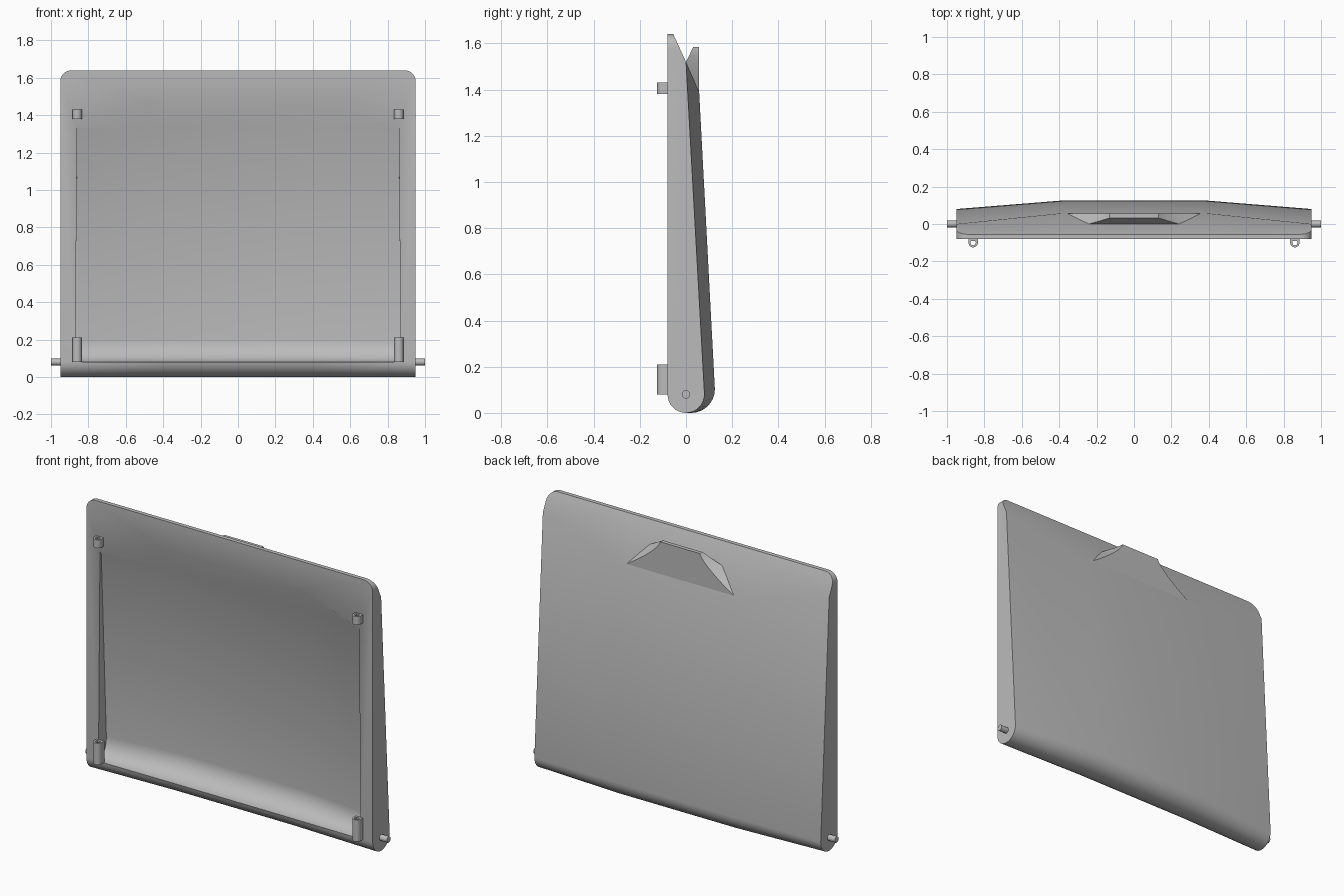
import bpy, bmesh, math

if "Cube" in bpy.data.objects:
    bpy.data.objects.remove(bpy.data.objects["Cube"])

grey = bpy.data.materials.new("plain grey")
grey.diffuse_color = (0.5, 0.5, 0.5, 1)
grey.use_nodes = True
grey.node_tree.nodes["Principled BSDF"].inputs["Base Color"].default_value = grey.diffuse_color


def make(name, verts, faces):
    me = bpy.data.meshes.new(name)
    me.from_pydata(verts, [], faces)
    bm = bmesh.new()
    bm.from_mesh(me)
    bmesh.ops.recalc_face_normals(bm, faces=bm.faces)
    bm.to_mesh(me)
    bm.free()
    me.materials.append(grey)
    ob = bpy.data.objects.new(name, me)
    bpy.context.collection.objects.link(ob)
    return ob


def loft(name, rings):
    """Skin equal-length closed rings and cap both ends."""
    n = len(rings[0])
    faces = [(r * n + i, r * n + (i + 1) % n, (r + 1) * n + (i + 1) % n, (r + 1) * n + i)
             for r in range(len(rings) - 1) for i in range(n)]
    faces += [tuple(range(n)), tuple(range((len(rings) - 1) * n, len(rings) * n))]
    return make(name, [p for ring in rings for p in ring], faces)


def arc(cx, cy, rx, ry, a0, a1, n):
    angles = [math.radians(a0 + (a1 - a0) * i / n) for i in range(n + 1)]
    return [(cx + rx * math.cos(a), cy + ry * math.sin(a)) for a in angles]


def smooth(ob, angle=30):
    bpy.ops.object.select_all(action='DESELECT')
    ob.select_set(True)
    bpy.context.view_layer.objects.active = ob
    bpy.ops.object.shade_smooth_by_angle(angle=math.radians(angle))


def cut(ob, cutter):
    m = ob.modifiers.new("cut", 'BOOLEAN')
    m.operation, m.solver, m.object = 'DIFFERENCE', 'EXACT', cutter
    bpy.context.view_layer.objects.active = ob
    bpy.ops.object.modifier_apply(modifier=m.name)
    bpy.data.objects.remove(cutter)


# Wedge-shaped panel, thicker in the middle, with a rounded bottom edge
def panel_ring(x, radius, crease):
    c = radius - 0.08
    pts = arc(c, radius, radius, radius, 180, 360, 16)
    pts += [crease, (-0.055, 1.64), (-0.08, 1.64)]
    return [(x, y, z) for y, z in pts]


edge, mid = (0.08, (0.0, 1.52)), (0.1025, (0.057, 1.39))
panel = loft("panel", [panel_ring(-0.95, *edge), panel_ring(-0.39, *mid),
                       panel_ring(0.39, *mid), panel_ring(0.95, *edge)])

# Rounded top corners
for s in (-1, 1):
    outline = arc(0.89, 1.58, 0.06, 0.06, 0, 90, 8) + [(0.89, 1.75), (1.05, 1.75), (1.05, 1.58)]
    cut(panel, loft("corner_cutter", [[(s * x, y, z) for x, z in outline] for y in (-0.3, 0.3)]))


# Hollow in the front, with a curved floor and a sloping upper wall
def hollow_ring(x, x_top, depth, shoulder, top):
    floor = arc(-0.08, 0.2, depth + 0.08, 0.12, -90, 0, 8)
    pts = [(x, -0.2, 0.08)] + [(x, y, z) for y, z in floor]
    return pts + [(x_top, *shoulder), (x_top, -0.08, top), (x_top, -0.2, top)]


side = (-0.005, (-0.068, 1.325), 1.34)
centre = (0.045, (-0.023, 1.33), 1.47)
cut(panel, loft("hollow_cutter", [hollow_ring(-0.87, -0.86, *side), hollow_ring(-0.42, -0.46, *centre),
                                  hollow_ring(0.42, 0.46, *centre), hollow_ring(0.87, 0.86, *side)]))
smooth(panel)

# Finger tab at the top of the back, with concave flared sides
N = 10
back_edge, front_edge = [], []
for i in range(N + 1):
    t = i / N
    bx = 0.13 + 0.23 * t ** 1.35
    back_edge.append((bx, 0.056, 1.585 - 0.195 * t))
    if t <= 0.4:      # front face leaning down to the slope
        u = t / 0.4
        front_edge.append((0.13 + 0.11 * u, 0.032 * (1 - u), 1.585 - 0.065 * u))
    else:             # foot line along the slope
        u = (t - 0.4) / 0.6
        front_edge.append((0.24 + 0.12 * u, 0.055 * u, 1.52 - 0.13 * u))
rows = [[(-b[0], *b[1:]), b, f, (-f[0], *f[1:])] for b, f in zip(back_edge, front_edge)]
tab = loft("finger_tab", rows)
smooth(tab)

for s, label in ((-1, "left"), (1, "right")):
    # Pivot pin
    ring = arc(0, 0.08, 0.018, 0.018, 0, 345, 23)
    smooth(loft(label + "_pivot_pin", [[(s * x, y, z) for y, z in ring] for x in (0.9, 1.0)]))

    # Hinge knuckles: a U-shaped outline around a round hole
    for part, z0, z1 in (("lower", 0.08, 0.21), ("upper", 1.38, 1.43)):
        outer = [(-0.025, -0.075)] + arc(0, -0.1, 0.025, 0.025, 180, 360, 12) + [(0.025, -0.075)]
        n = len(outer)
        inner = arc(0, -0.1, 0.014, 0.014, 135, 405 + 90 * (n - 1) / n - 90, n - 1)
        verts = [(s * 0.86 + x, y, z) for z in (z0, z1) for x, y in outer + inner]
        faces = []
        for i in range(n):
            j = (i + 1) % n
            a, b, c, d = i, j, n + j, n + i
            e, f, g, h = (k + 2 * n for k in (a, b, c, d))
            faces += [(a, b, c, d), (e, f, g, h), (a, b, f, e), (d, c, g, h)]
        smooth(make(f"{label}_{part}_knuckle", verts, faces))
